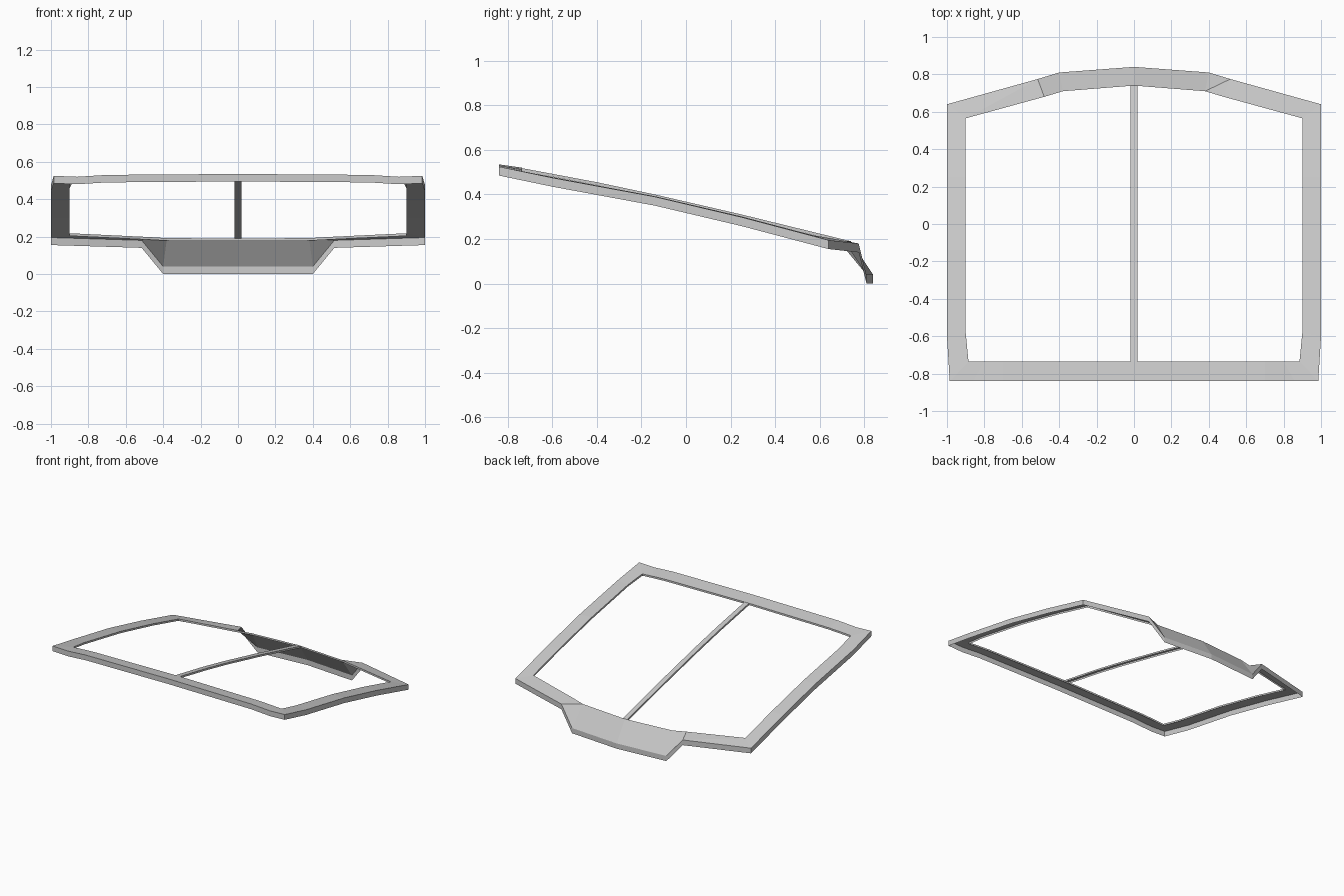
import bpy, bmesh
from mathutils import Vector

if "Cube" in bpy.data.objects:
    bpy.data.objects.remove(bpy.data.objects["Cube"])

# Right half of the frame, front centre to rear centre: (outer edge, inner edge)
HALF = [
    ((0, -.84, .535), (0, -.735, .52)),
    ((.7, -.84, .53), (.7, -.735, .513)),
    ((.86, -.84, .52), (.8, -.735, .508)),
    ((.985, -.84, .525), (.885, -.735, .503)),
    ((1, -.6, .475), (.9, -.58, .474)),
    ((1, -.14, .39), (.9, -.14, .392)),
    ((1, .25, .298), (.9, .25, .301)),
    ((1, .64, .195), (.9, .565, .218)),
    ((.515, .775, .18), (.48, .68, .198)),   # notch shoulder
    ((.4, .81, .04), (.38, .71, .192)),      # lowered rear lip
    ((0, .84, .04), (0, .74, .19)),
]
OUTER_DEPTH, INNER_DEPTH = .04, .014


def make_object(name, bm):
    mesh = bpy.data.meshes.new(name)
    bm.to_mesh(mesh)
    bm.free()
    obj = bpy.data.objects.new(name, mesh)
    bpy.context.collection.objects.link(obj)
    return obj


def strip(bm, rows, closed):
    """Skin consecutive rows of points with shared vertices."""
    vs = [[bm.verts.new(p) for p in row] for row in rows]
    n = len(vs)
    for i in range(n if closed else n - 1):
        a, b = vs[i], vs[(i + 1) % n]
        for k in range(len(a) - 1):
            q = (a[k], b[k], b[k + 1], a[k + 1])
            if closed and i in (8, 12) and k == 1:    # twisted shoulder quads
                bm.faces.new((q[0], q[1], q[2]))
                bm.faces.new((q[0], q[2], q[3]))
            else:
                bm.faces.new(q)


def flip(p):
    return (-p[0], p[1], p[2])


def drop(p, d):
    return Vector(p) - Vector((0, 0, d))


# Window frame: open-bottomed shell with outer and inner skirts
loop = HALF + [(flip(o), flip(i)) for o, i in HALF[-2:0:-1]]
bm = bmesh.new()
strip(bm, [(drop(o, OUTER_DEPTH), o, i, drop(i, INNER_DEPTH)) for o, i in loop], True)
make_object("window_frame", bm)

# Slim centre bar following the slope
bm = bmesh.new()
rows = []
for y, z in [(-.735, .518), (-.4, .455), (-.14, .4), (.25, .31), (.74, .19)]:
    rows.append([(-.019, y, z - INNER_DEPTH), (-.019, y, z),
                 (.019, y, z), (.019, y, z - INNER_DEPTH)])
strip(bm, rows, False)
bmesh.ops.reverse_faces(bm, faces=bm.faces[:])
make_object("centre_bar", bm)
